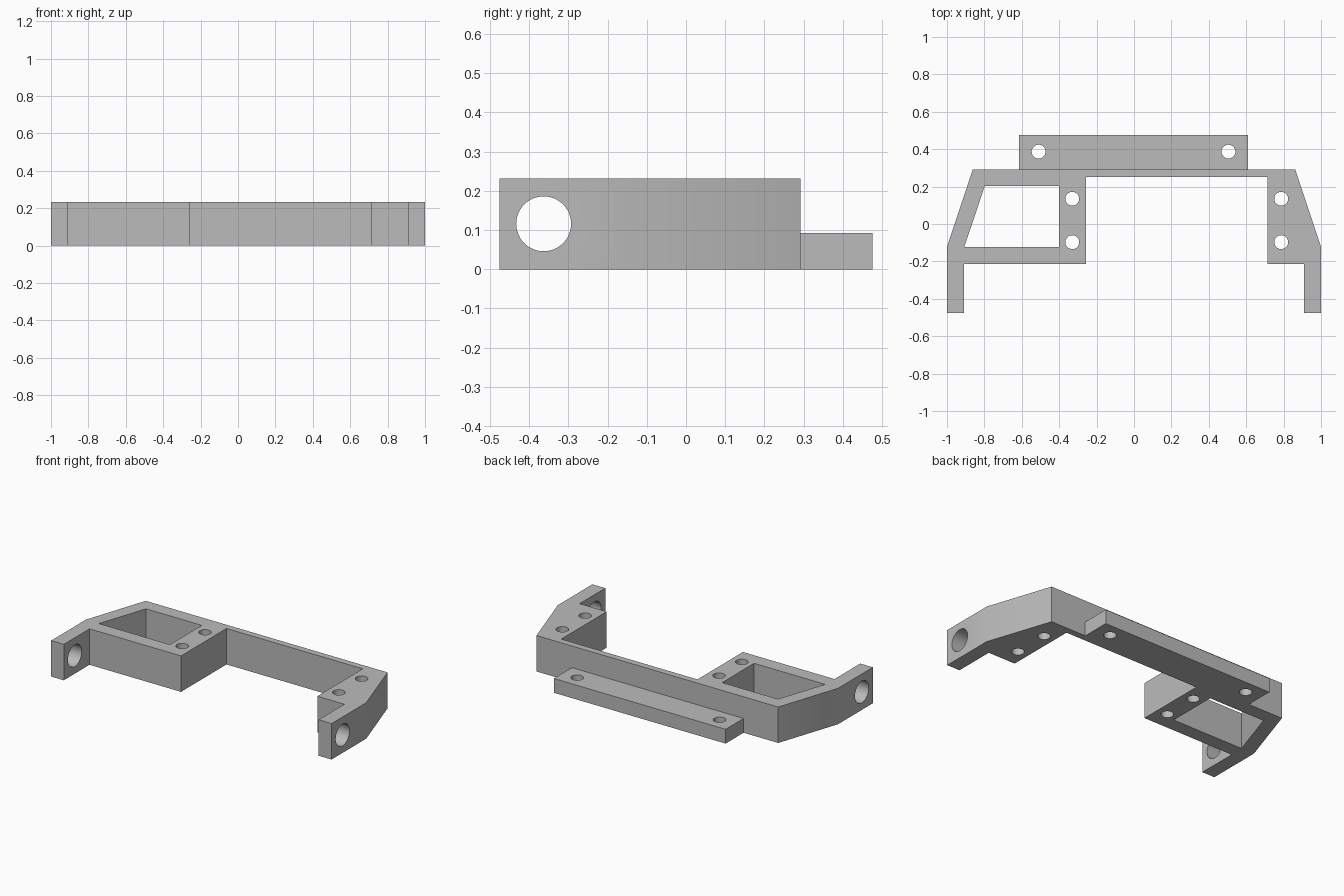
import bpy
import bmesh
from math import pi
from mathutils import Matrix, Vector

if "Cube" in bpy.data.objects:
    bpy.data.objects.remove(bpy.data.objects["Cube"], do_unlink=True)

HEIGHT = 0.232
TAB_HEIGHT = 0.092
BACK = 0.292
HOLE_RADIUS = 0.037

grey = bpy.data.materials.new("plain grey")
grey.use_nodes = True
colour = (0.5, 0.5, 0.5, 1)
grey.diffuse_color = colour
grey.node_tree.nodes["Principled BSDF"].inputs["Base Color"].default_value = colour


def finish(name, bm):
    bmesh.ops.recalc_face_normals(bm, faces=bm.faces[:])
    mesh = bpy.data.meshes.new(name)
    bm.to_mesh(mesh)
    bm.free()
    mesh.materials.append(grey)
    obj = bpy.data.objects.new(name, mesh)
    bpy.context.collection.objects.link(obj)
    return obj


def prism(name, outline, bottom, top):
    """Extrude a plan outline upward."""
    bm = bmesh.new()
    face = bm.faces.new([bm.verts.new((x, y, bottom)) for x, y in outline])
    result = bmesh.ops.extrude_face_region(bm, geom=[face])
    verts = [g for g in result["geom"] if isinstance(g, bmesh.types.BMVert)]
    bmesh.ops.translate(bm, verts=verts, vec=(0, 0, top - bottom))
    return finish(name, bm)


def cylinder(name, centre, radius, depth, axis="Z"):
    bm = bmesh.new()
    turn = Matrix.Rotation(pi / 2, 4, "Y") if axis == "X" else Matrix()
    bmesh.ops.create_cone(bm, cap_ends=True, segments=48, radius1=radius,
                          radius2=radius, depth=depth,
                          matrix=Matrix.Translation(Vector(centre)) @ turn)
    return finish(name, bm)


def cut(target, cutter):
    """Subtract the cutter, then discard it."""
    cutter.hide_render = True
    mod = target.modifiers.new("cut", "BOOLEAN")
    mod.operation = "DIFFERENCE"
    mod.solver = "EXACT"
    mod.object = cutter
    bpy.context.view_layer.objects.active = target
    bpy.ops.object.modifier_apply(modifier=mod.name)
    bpy.data.objects.remove(cutter, do_unlink=True)


def smooth(obj):
    bpy.ops.object.select_all(action="DESELECT")
    obj.select_set(True)
    bpy.context.view_layer.objects.active = obj
    bpy.ops.object.shade_smooth_by_angle(angle=pi / 6)


# Main bracket: rear bar, two mounting blocks and two front arms
bracket = prism("bracket_body", [
    (-1, -0.475), (-0.91, -0.475), (-0.91, -0.213), (-0.257, -0.213),
    (-0.257, 0.25), (0.715, 0.25), (0.715, -0.213), (0.908, -0.213),
    (0.908, -0.475), (1, -0.475), (1, -0.122), (0.862, BACK),
    (-0.862, BACK), (-1, -0.122)], 0, HEIGHT)

# Slanted window through the right block
cut(bracket, prism("window_cutter", [
    (-0.907, -0.122), (-0.4, -0.122), (-0.4, 0.203), (-0.798, 0.203)],
    -0.1, HEIGHT + 0.1))

# Vertical screw holes in both blocks
for x in (-0.33, 0.787):
    for y in (-0.097, 0.135):
        cut(bracket, cylinder("screw_cutter", (x, y, HEIGHT / 2), HOLE_RADIUS, 1))

# Pivot holes across the front arms
for x in (-0.955, 0.955):
    cut(bracket, cylinder("pivot_cutter", (x, -0.363, HEIGHT / 2), 0.07, 0.2, "X"))
smooth(bracket)

# Low rear flange with two screw holes
flange = prism("rear_flange", [
    (-0.615, BACK), (0.61, BACK), (0.61, 0.475), (-0.615, 0.475)], 0, TAB_HEIGHT)
for x in (-0.51, 0.505):
    cut(flange, cylinder("flange_cutter", (x, 0.387, 0), HOLE_RADIUS, 1))
smooth(flange)
